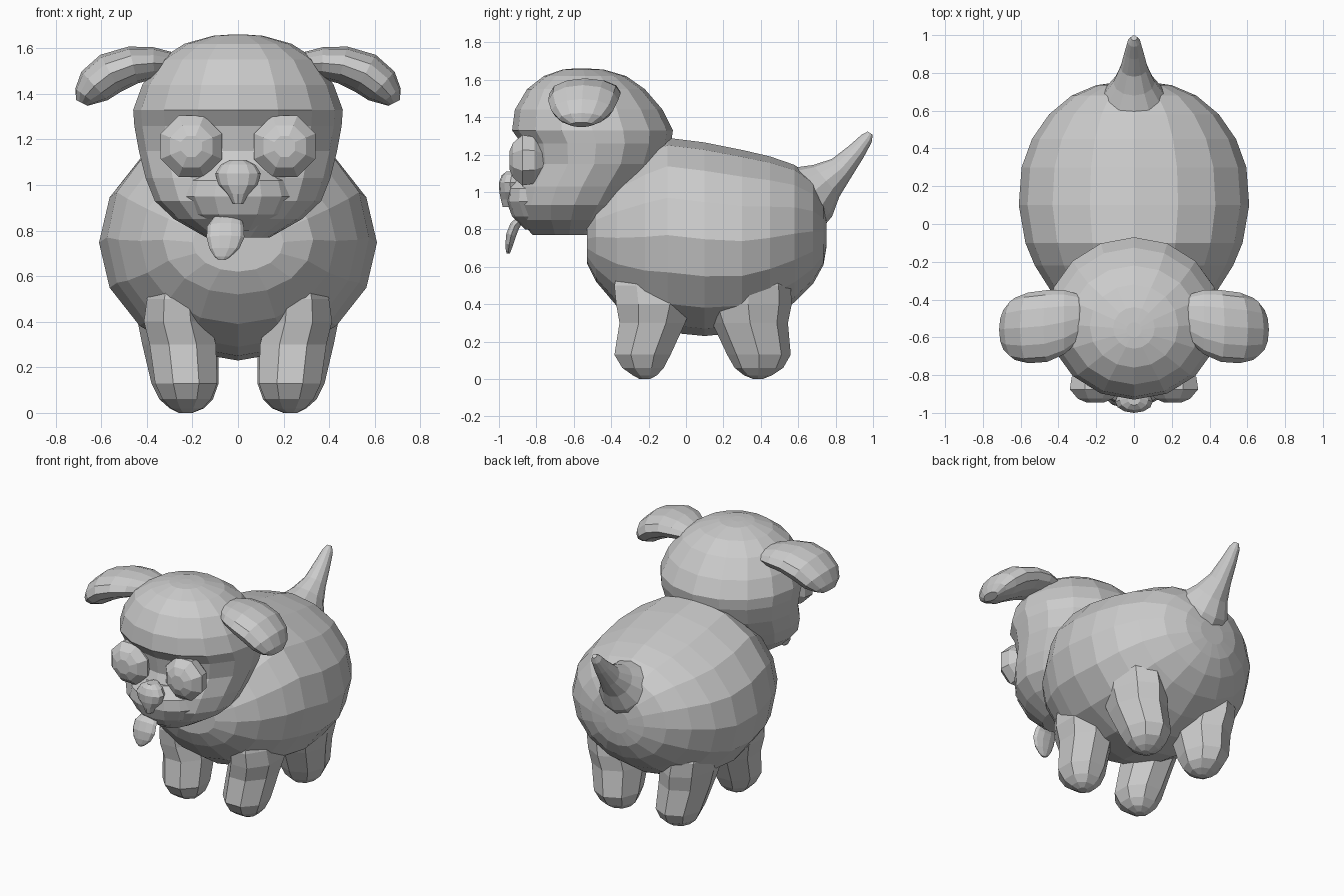
import bpy, bmesh
from math import sin, cos, tau
from mathutils import Vector as V


def loft(name, rings, n, mirror=False, turn=0.0):
    """Skin elliptical rings (centre, u axis, v axis) into a closed flat-shaded part."""
    bm = bmesh.new()
    loops = []
    for c, u, v in rings:
        angles = [tau * (i + turn) / n for i in range(n)]
        loops.append([bm.verts.new(V(c) + V(u) * cos(a) + V(v) * sin(a)) for a in angles])
    for a, b in zip(loops, loops[1:]):
        for i in range(n):
            j = (i + 1) % n
            bm.faces.new((a[i], a[j], b[j], b[i]))
    bm.faces.new(loops[0])
    bm.faces.new(loops[-1])
    bmesh.ops.recalc_face_normals(bm, faces=bm.faces)
    mesh = bpy.data.meshes.new(name)
    bm.to_mesh(mesh)
    bm.free()
    ob = bpy.data.objects.new(name, mesh)
    bpy.context.collection.objects.link(ob)
    if mirror:
        ob.modifiers.new("Mirror", 'MIRROR')
    return ob


def level(z, x0, x1, y0, y1):
    """Horizontal ring from its extents."""
    return ((x0 + x1) / 2, (y0 + y1) / 2, z), ((x1 - x0) / 2, 0, 0), (0, (y1 - y0) / 2, 0)


def bent(path):
    """Rings square to a path in the XZ or YZ plane: (centre, side axis, thickness)."""
    rings = []
    for i, (c, side, t) in enumerate(path):
        d = V(path[min(i + 1, len(path) - 1)][0]) - V(path[max(i - 1, 0)][0])
        side = V(side)
        rings.append((c, side, d.cross(side).normalized() * t))
    return rings


# Body: upright rings from chest to rump (y, half width, bottom, top)
body = [(-.53, .2, .62, .88), (-.48, .33, .52, 1.0), (-.37, .43, .39, 1.12),
        (-.22, .525, .29, 1.23), (-.1, .575, .25, 1.29), (.1, .61, .23, 1.265),
        (.3, .595, .25, 1.225), (.45, .54, .32, 1.19), (.58, .45, .41, 1.145),
        (.68, .33, .51, 1.07), (.735, .2, .61, .97), (.75, .09, .7, .86)]
loft("body", [((0, y, (b + t) / 2), (w, 0, 0), (0, 0, (t - b) / 2)) for y, w, b, t in body], 16)

# Head: level rings from chin to crown, set back under the brow (z, half width, front, back)
head = [(.77, .14, -.82, -.43), (.85, .28, -.89, -.34), (.93, .365, -.925, -.27),
        (1.03, .405, -.91, -.2), (1.15, .435, -.86, -.12), (1.26, .455, -.88, -.08),
        (1.33, .46, -.93, -.07), (1.44, .42, -.915, -.125), (1.55, .345, -.85, -.22),
        (1.62, .235, -.76, -.32), (1.655, .11, -.66, -.44), (1.66, .04, -.6, -.52)]
loft("head", [level(z, -w, w, f, b) for z, w, f, b in head], 16)

# Muzzle swelling below the eyes
muzzle = [(.8, .12, -.86), (.87, .22, -.93), (.95, .27, -.96), (1.02, .25, -.955), (1.09, .15, -.91)]
loft("muzzle", [level(z, -w, w, f, -.5) for z, w, f in muzzle], 16)

# Nose, narrowing downward
nose = [(.92, .025, -.98), (.96, .05, -.99), (1.0, .085, -.998), (1.05, .1, -1.0),
        (1.09, .075, -.985), (1.11, .035, -.96)]
loft("nose", [level(z, -w, w, f, -.88) for z, w, f in nose], 12)

# Tongue hanging to one side
tongue = [((-.045, -.88, .86), .06, .02), ((-.055, -.915, .82), .08, .028),
          ((-.055, -.935, .77), .083, .028), ((-.06, -.945, .72), .065, .022),
          ((-.068, -.95, .685), .035, .014), ((-.07, -.95, .67), .014, .008)]
loft("tongue", bent([(c, (w, 0, 0), t) for c, w, t in tongue]), 10)

# Eyes: faceted balls, poles facing forward
eye = [(-.945, .05), (-.925, .1), (-.875, .146), (-.81, .135), (-.76, .09)]
loft("eye", [((.205, y, 1.17), (r, 0, 0), (0, 0, r)) for y, r in eye], 8, True, .5)

# Ears: flattened lobes drooping outward
ear = [((.25, -.49, 1.52), .08, .035), ((.3, -.5, 1.53), .13, .055),
       ((.37, -.52, 1.535), .17, .07), ((.46, -.54, 1.527), .19, .083),
       ((.56, -.55, 1.49), .187, .093), ((.63, -.555, 1.435), .165, .085),
       ((.67, -.56, 1.39), .12, .055), ((.685, -.56, 1.36), .06, .028)]
loft("ear", bent([(c, (0, w, 0), t) for c, w, t in ear]), 12, True)

# Tail: cone flaring into the rump
tail = [((.57, .92), .2), ((.68, 1.0), .165), ((.75, 1.06), .11), ((.83, 1.125), .072),
        ((.91, 1.215), .05), ((.965, 1.285), .034), ((.985, 1.315), .016)]
loft("tail", bent([((0, y, z), (r, 0, 0), r) for (y, z), r in tail]), 12)

# Legs: stubby, sunk into the body, rounded feet (z, inner x, outer x, front y, back y)
front = [(.64, .16, .36, -.36, -.02), (.5, .13, .41, -.4, .04), (.4, .11, .425, -.39, .05),
         (.3, .085, .4, -.37, .01), (.13, .08, .375, -.395, -.07), (.06, .11, .34, -.35, -.11),
         (.02, .15, .3, -.29, -.15), (0, .2, .26, -.25, -.19)]
rear = [(.64, .15, .4, .18, .48), (.5, .12, .45, .12, .56), (.4, .1, .44, .1, .565),
        (.3, .085, .42, .14, .545), (.13, .085, .38, .22, .56), (.06, .11, .345, .26, .52),
        (.02, .15, .3, .31, .46), (0, .2, .26, .36, .41)]
for name, rows in (("front_leg", front), ("rear_leg", rear)):
    loft(name, [level(*row) for row in rows], 8, True, .5 if name == "front_leg" else 0)
